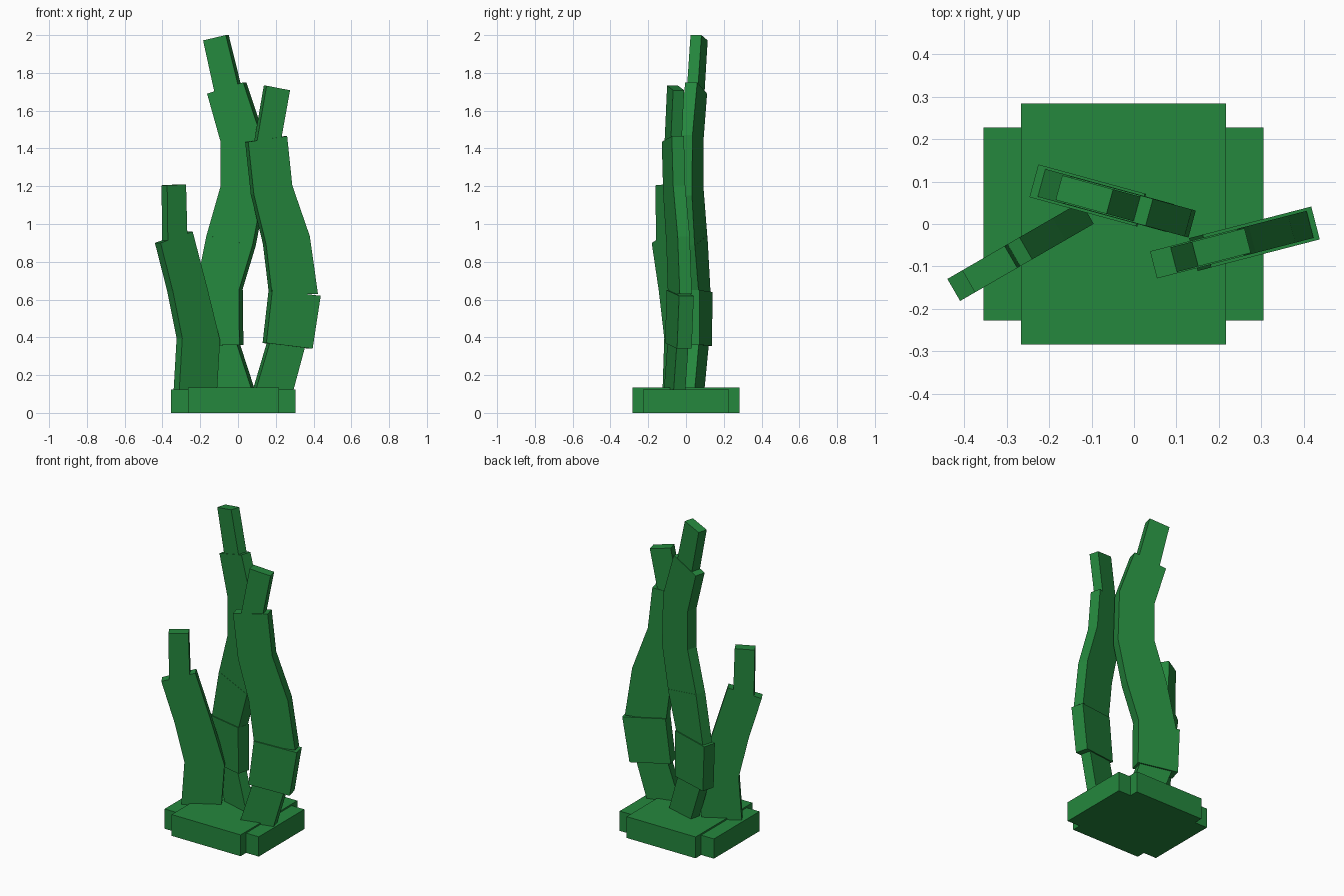
import bpy, bmesh, math
from mathutils import Vector

green = bpy.data.materials.new("kelp green")
green.diffuse_color = (0.018, 0.245, 0.047, 1)


def finish(bm, name):
    bmesh.ops.recalc_face_normals(bm, faces=bm.faces)
    me = bpy.data.meshes.new(name)
    bm.to_mesh(me)
    bm.free()
    me.materials.append(green)
    ob = bpy.data.objects.new(name, me)
    bpy.context.collection.objects.link(ob)


def box(name, x0, x1, half_y, height):
    bm = bmesh.new()
    bmesh.ops.create_cube(bm, size=1)
    for v in bm.verts:
        v.co = ((x0 + x1) / 2 + v.co.x * (x1 - x0), v.co.y * 2 * half_y, (v.co.z + 0.5) * height)
    finish(bm, name)


def stalk(name, origin, degrees, segments):
    """Chain of flat slabs standing in one vertical plane.
    Segment: thickness, bottom left, bottom right, top left, top right as (x, z)."""
    a = math.radians(degrees)
    normal = Vector((-math.sin(a), math.cos(a), 0))
    bm = bmesh.new()
    for t, bl, br, tl, tr in segments:
        rings = []
        for side in (-0.5, 0.5):
            ring = []
            for x, z in (bl, br, tr, tl):
                y = origin[1] + (x - origin[0]) * math.tan(a)
                ring.append(bm.verts.new(Vector((x, y, z)) + normal * t * side))
            rings.append(ring)
        f, b = rings
        bm.faces.new(f)
        bm.faces.new(b[::-1])
        for i in range(4):
            j = (i + 1) % 4
            bm.faces.new((f[i], b[i], b[j], f[j]))
    finish(bm, name)


# Base: two crossed slabs
box("base_wide", -0.355, 0.305, 0.228, 0.125)
box("base_deep", -0.266, 0.217, 0.284, 0.135)

# Short left stalk
stalk("left_stalk", (-0.27, -0.066), 30, [
    (0.060, (-0.327, 0.10), (-0.127, 0.10), (-0.31, 0.395), (-0.11, 0.385)),
    (0.060, (-0.31, 0.395), (-0.11, 0.385), (-0.36, 0.645), (-0.177, 0.66)),
    (0.060, (-0.36, 0.645), (-0.177, 0.66), (-0.425, 0.90), (-0.255, 0.96)),
    (0.060, (-0.386, 0.88), (-0.282, 0.90), (-0.39, 1.205), (-0.29, 1.21)),
])

# Tall back stalk
stalk("back_stalk", (-0.05, 0.051), -15.3, [
    (0.064, (-0.10, 0.10), (0.088, 0.10), (-0.195, 0.37), (0.0, 0.37)),
    (0.080, (-0.225, 0.355), (0.018, 0.36), (-0.236, 0.64), (0.015, 0.65)),
    (0.068, (-0.222, 0.62), (0.008, 0.63), (-0.158, 0.94), (0.085, 0.885)),
    (0.066, (-0.158, 0.94), (0.085, 0.885), (-0.085, 1.195), (0.137, 1.15)),
    (0.066, (-0.085, 1.195), (0.137, 1.15), (-0.085, 1.44), (0.128, 1.47)),
    (0.066, (-0.085, 1.44), (0.128, 1.47), (-0.155, 1.69), (0.036, 1.75)),
    (0.060, (-0.113, 1.68), (0.012, 1.72), (-0.177, 1.972), (-0.057, 2.0)),
])

# Middle-height right stalk
stalk("right_stalk", (0.235, -0.0475), 14.5, [
    (0.064, (0.08, 0.10), (0.28, 0.10), (0.163, 0.38), (0.35, 0.36)),
    (0.080, (0.14, 0.37), (0.385, 0.34), (0.172, 0.65), (0.428, 0.62)),
    (0.066, (0.172, 0.63), (0.415, 0.63), (0.14, 0.895), (0.372, 0.935)),
    (0.066, (0.14, 0.895), (0.372, 0.935), (0.076, 1.155), (0.279, 1.205)),
    (0.066, (0.076, 1.155), (0.279, 1.205), (0.046, 1.435), (0.252, 1.465)),
    (0.060, (0.09, 1.42), (0.218, 1.43), (0.144, 1.732), (0.268, 1.708)),
])
